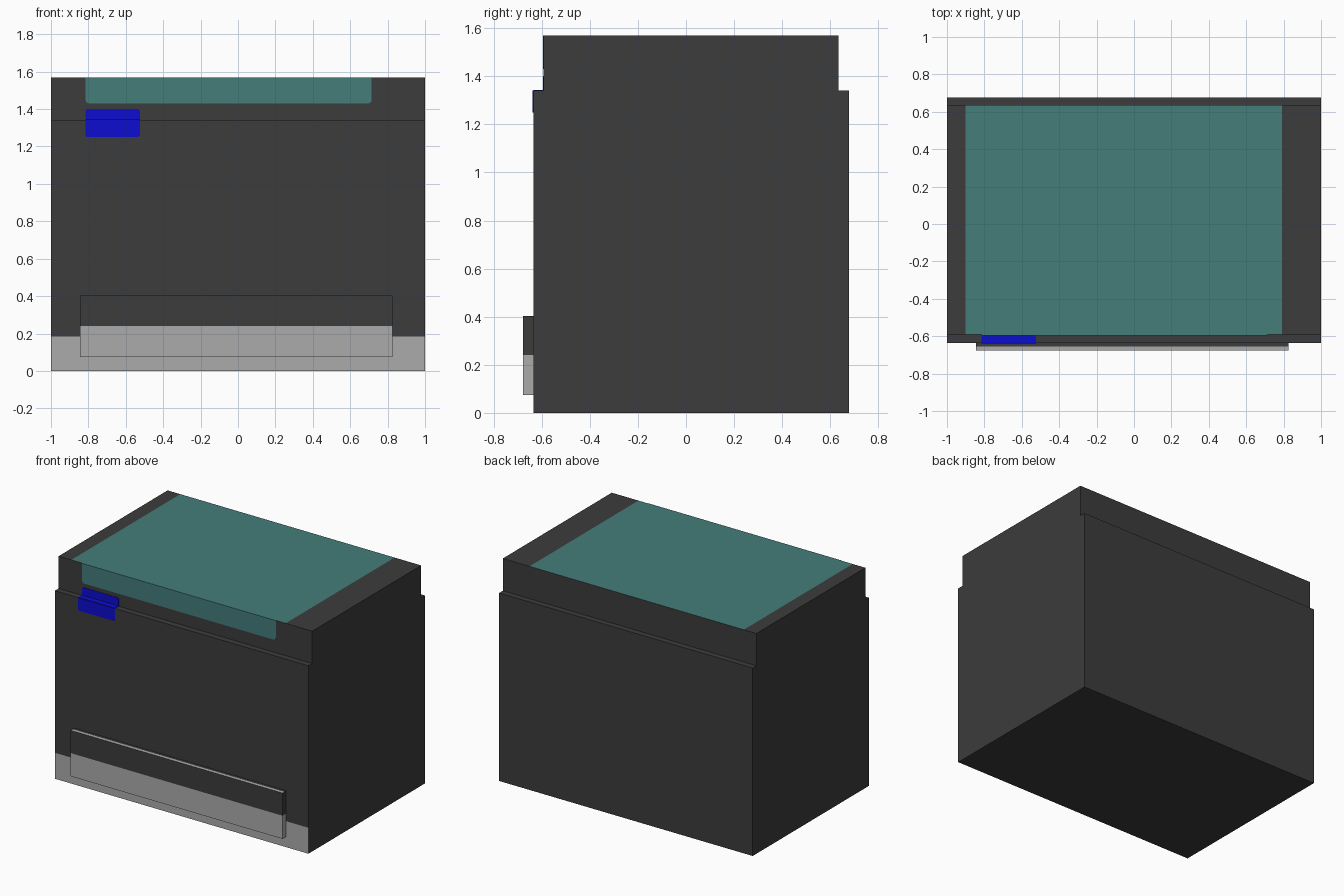
import bpy, bmesh
from mathutils import Vector

cube = bpy.data.objects.get("Cube")
if cube:
    bpy.data.objects.remove(cube, do_unlink=True)


def material(name, r, g, b):
    m = bpy.data.materials.new(name)
    m.use_nodes = True
    m.diffuse_color = (r, g, b, 1)
    m.node_tree.nodes["Principled BSDF"].inputs["Base Color"].default_value = (r, g, b, 1)
    return m


DARK = material("charcoal", 0.045, 0.045, 0.045)
TEAL = material("teal", 0.058, 0.205, 0.195)
GREY = material("light_grey", 0.41, 0.41, 0.41)
BLUE = material("blue", 0.004, 0.004, 0.63)


def finish(name, bm, mats):
    bmesh.ops.recalc_face_normals(bm, faces=bm.faces[:])
    mesh = bpy.data.meshes.new(name)
    bm.to_mesh(mesh)
    bm.free()
    for m in mats:
        mesh.materials.append(m)
    obj = bpy.data.objects.new(name, mesh)
    bpy.context.collection.objects.link(obj)
    return obj


def extrude(bm, points, offset):
    """Turn a closed outline into a prism."""
    face = bm.faces.new([bm.verts.new(p) for p in points])
    new = bmesh.ops.extrude_face_region(bm, geom=[face])["geom"]
    bmesh.ops.translate(bm, vec=offset, verts=[v for v in new if isinstance(v, bmesh.types.BMVert)])
    bmesh.ops.recalc_face_normals(bm, faces=bm.faces[:])


def cut(bm, axis, value, rule=lambda f: True):
    """Split the faces that satisfy the rule along a plane across one axis."""
    faces = [f for f in bm.faces if rule(f)]
    geom = set(faces)
    for f in faces:
        geom.update(f.edges)
        geom.update(f.verts)
    normal = Vector((0, 0, 0))
    normal[axis] = 1
    bmesh.ops.bisect_plane(bm, geom=list(geom), plane_co=normal * value, plane_no=normal)


# Cabinet: stepped side profile, with a teal top panel and a grey base band
FRONT, LIP, STEP, TOP = -0.635, -0.592, 1.34, 1.57
profile = [(FRONT, 0), (0.677, 0), (0.677, STEP), (0.635, STEP),
           (0.635, TOP), (LIP, TOP), (LIP, STEP), (FRONT, STEP)]
bm = bmesh.new()
extrude(bm, [(-1, y, z) for y, z in profile], (2, 0, 0))


def is_top(f):
    return f.normal.z > 0.9 and f.calc_center_median().z > TOP - 0.01


def is_front(f):
    return f.normal.y < -0.9 and f.calc_center_median().y < FRONT + 0.01


cut(bm, 0, -0.9, is_top)
cut(bm, 0, 0.79, is_top)
cut(bm, 2, 0.185, is_front)
for f in bm.faces:
    c = f.calc_center_median()
    if is_top(f) and -0.9 < c.x < 0.79:
        f.material_index = 1
    elif is_front(f) and c.z < 0.185:
        f.material_index = 2
finish("cabinet", bm, [DARK, TEAL, GREY])

# Front bar: grey lower half and grey front strip along its top
bm = bmesh.new()
x0, x1, y0, z0, z1 = -0.845, 0.825, -0.677, 0.075, 0.402
extrude(bm, [(x0, y0, z0), (x1, y0, z0), (x1, y0, z1), (x0, y0, z1)], (0, FRONT - y0, 0))
cut(bm, 2, 0.24)
cut(bm, 1, -0.655, lambda f: f.normal.z > 0.9)
for f in bm.faces:
    c = f.calc_center_median()
    f.material_index = int(c.z < 0.24 or (f.normal.z > 0.9 and c.y < -0.655))
finish("front_bar", bm, [DARK, GREY])


# Painted front panels: thin plates with chosen corners rounded
def panel(name, mat, x0, x1, z0, z1, y, round_low=False, round_high=False):
    bm = bmesh.new()
    extrude(bm, [(x0, y, z0), (x1, y, z0), (x1, y, z1), (x0, y, z1)], (0, -0.003, 0))
    edges = []
    for e in bm.edges:
        a, b = (v.co for v in e.verts)
        if abs(a.y - b.y) > 0.001:
            low = a.z < (z0 + z1) / 2
            if (low and round_low) or (not low and round_high):
                edges.append(e)
    if edges:
        bmesh.ops.bevel(bm, geom=edges, offset=0.02 if mat == TEAL else 0.012,
                        segments=4, profile=0.5, affect="EDGES")
    finish(name, bm, [mat])


panel("teal_front_panel", TEAL, -0.815, 0.715, 1.43, TOP, LIP, round_low=True)
panel("blue_label_upper", BLUE, -0.815, -0.525, STEP, 1.40, LIP, round_high=True)
panel("blue_label_lower", BLUE, -0.815, -0.525, 1.25, STEP, FRONT, round_low=True)

# Blue label where it crosses the ledge
bm = bmesh.new()
extrude(bm, [(x, y, STEP) for x, y in
             ((-0.815, FRONT), (-0.525, FRONT), (-0.525, LIP), (-0.815, LIP))], (0, 0, 0.003))
finish("blue_label_ledge", bm, [BLUE])
